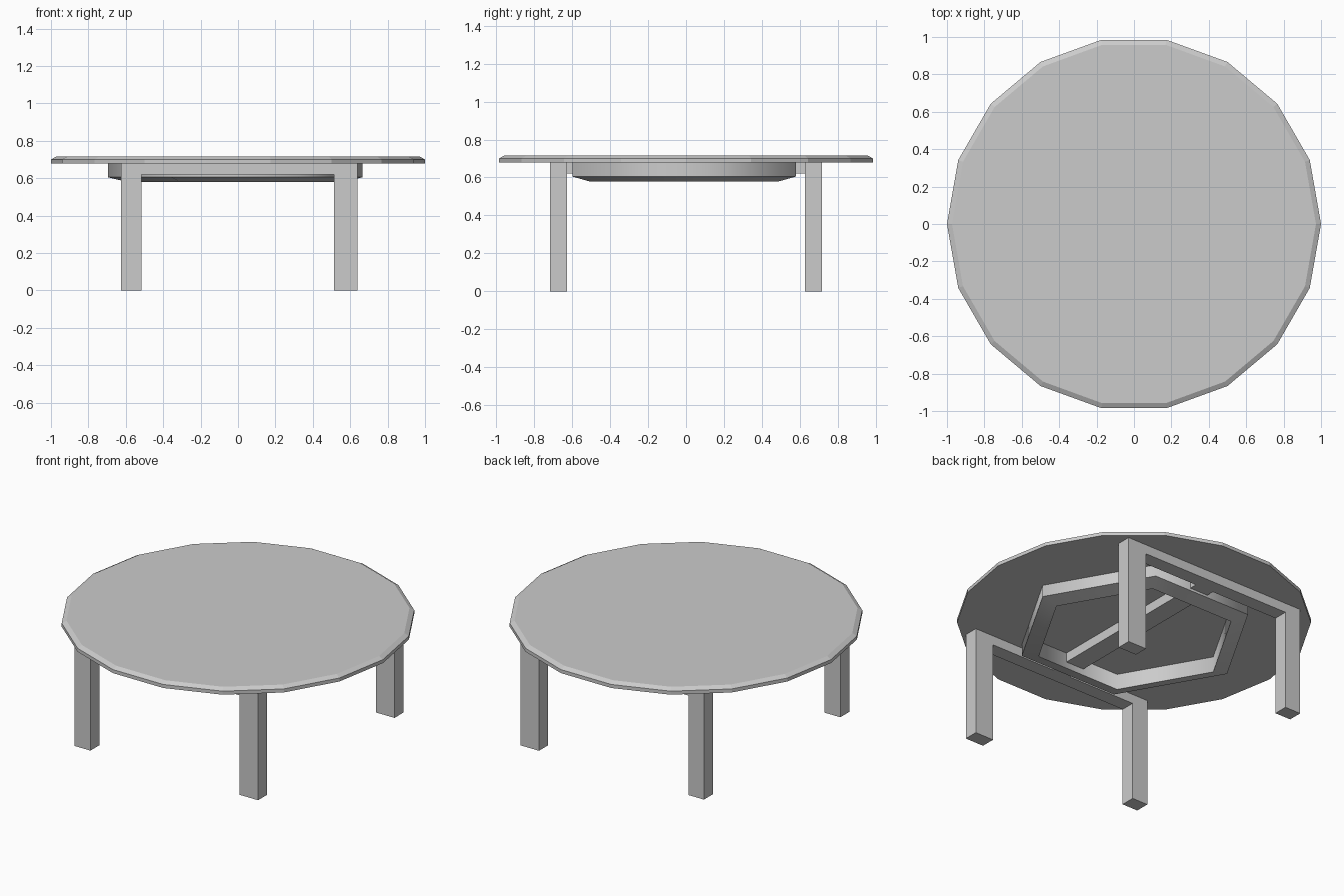
import bpy
import bmesh
from math import cos, sin, tau, radians

cube = bpy.data.objects.get("Cube")
if cube:
    bpy.data.objects.remove(cube, do_unlink=True)

grey = bpy.data.materials.new("light_grey")
grey.use_nodes = True
grey.diffuse_color = (0.6, 0.6, 0.6, 1)
grey.node_tree.nodes["Principled BSDF"].inputs["Base Color"].default_value = (0.6, 0.6, 0.6, 1)


def finish(name, bm):
    bmesh.ops.recalc_face_normals(bm, faces=bm.faces)
    mesh = bpy.data.meshes.new(name)
    bm.to_mesh(mesh)
    bm.free()
    mesh.materials.append(grey)
    obj = bpy.data.objects.new(name, mesh)
    bpy.context.collection.objects.link(obj)
    return obj


def box(name, x, y, z):
    """Box between the given (low, high) limits on each axis."""
    bm = bmesh.new()
    bmesh.ops.create_cube(bm, size=1)
    for v in bm.verts:
        v.co = [(lo + hi) / 2 + c * (hi - lo) for c, (lo, hi) in zip(v.co, (x, y, z))]
    return finish(name, bm)


def turned(name, profile, sides, centre=(0, 0), hollow=False):
    """Polygonal turning of (radius, height) points, capped or a closed ring."""
    bm = bmesh.new()
    loops = [[bm.verts.new((centre[0] + r * cos(tau * i / sides),
                            centre[1] + r * sin(tau * i / sides), z))
              for i in range(sides)] for r, z in profile]
    pairs = list(zip(loops, loops[1:]))
    if hollow:
        pairs.append((loops[-1], loops[0]))
    else:
        bm.faces.new(loops[0])
        bm.faces.new(loops[-1])
    for a, b in pairs:
        for i in range(sides):
            j = (i + 1) % sides
            bm.faces.new((a[i], a[j], b[j], b[i]))
    return finish(name, bm)


UNDER = 0.678       # underside of the top
RAIL = 0.62         # underside of the rails

# Round top with a bevelled upper edge
turned("table_top", [(1, UNDER), (1, 0.7), (0.973, 0.715)], 18)

# Hexagonal ring with a sloping lower face, under the top
ring = turned("hexagonal_apron",
              [(0.68, UNDER), (0.68, 0.605), (0.578, 0.58), (0.578, UNDER)],
              6, (-0.015, -0.01), hollow=True)
bpy.ops.object.select_all(action="DESELECT")
ring.select_set(True)
bpy.context.view_layer.objects.active = ring
bpy.ops.object.shade_smooth_by_angle(angle=radians(62))

# Two leg frames, front and back
for side, y in (("front", (-0.716, -0.628)), ("back", (0.628, 0.716))):
    box(side + "_right_leg", (-0.625, -0.517), y, (0, UNDER))
    box(side + "_left_leg", (0.513, 0.64), y, (0, UNDER))
    box(side + "_rail", (-0.517, 0.513), y, (RAIL, UNDER))

# Stretcher joining the two rails
box("centre_stretcher", (-0.055, 0.07), (-0.628, 0.628), (RAIL, UNDER))
